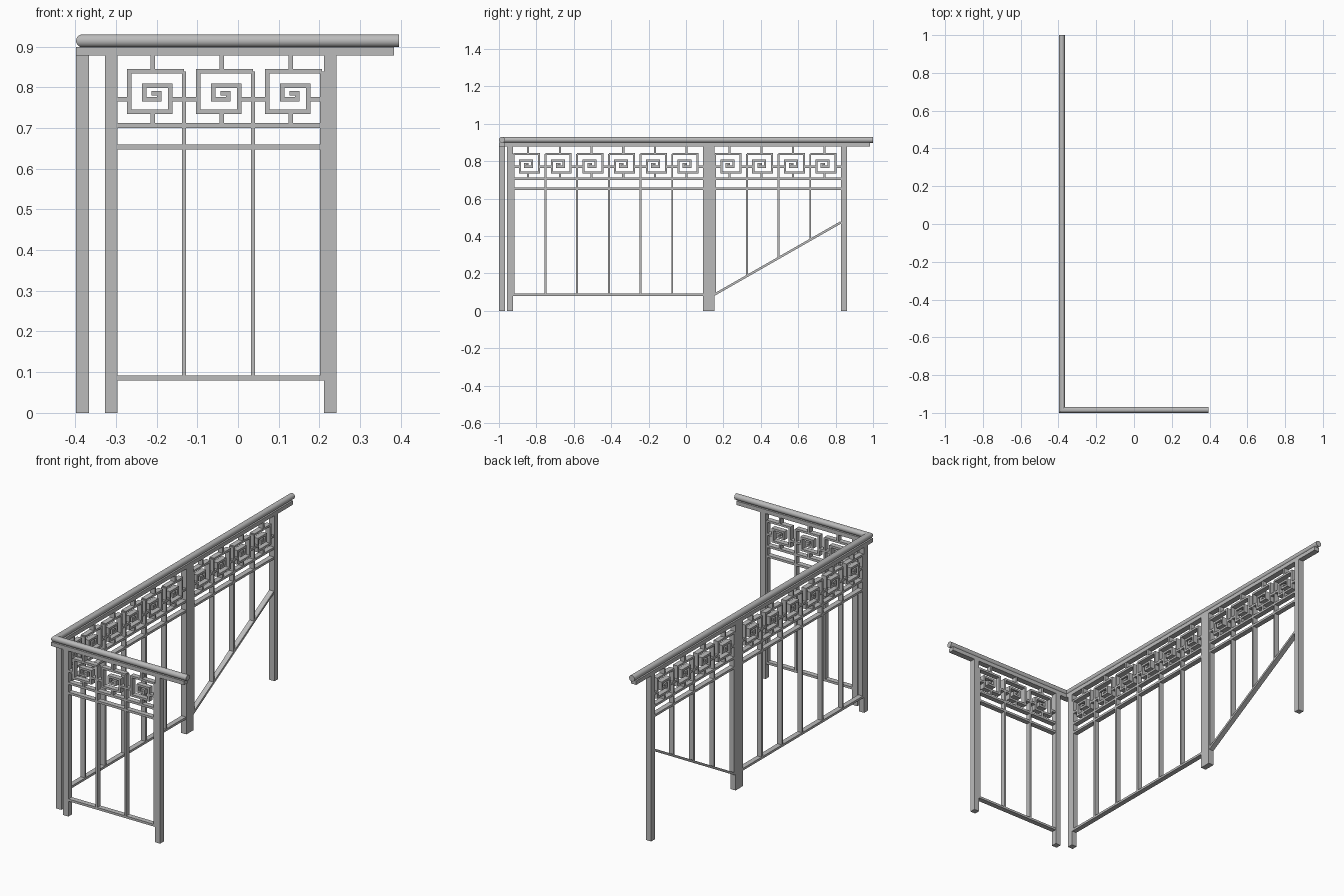
import bpy, bmesh, math
from mathutils import Vector

cube = bpy.data.objects.get("Cube")
if cube:
    bpy.data.objects.remove(cube)

GREY = (0.5, 0.5, 0.5)
metal = bpy.data.materials.new("plain_grey")
metal.use_nodes = True
metal.diffuse_color = (*GREY, 1)
metal.node_tree.nodes["Principled BSDF"].inputs["Base Color"].default_value = (*GREY, 1)

CX, CY = -0.382, -0.984        # centre lines of the long and short runs
PITCH = 0.1695                 # one scroll module
BAR = 0.011                    # width of the thin members
DEPTH = 0.027                  # depth of the thin members
POST = 0.031


def finish(name, bm, smooth=False):
    bmesh.ops.recalc_face_normals(bm, faces=bm.faces)
    mesh = bpy.data.meshes.new(name)
    bm.to_mesh(mesh)
    bm.free()
    mesh.materials.append(metal)
    obj = bpy.data.objects.new(name, mesh)
    bpy.context.collection.objects.link(obj)
    if smooth:
        bpy.ops.object.select_all(action='DESELECT')
        obj.select_set(True)
        bpy.context.view_layer.objects.active = obj
        bpy.ops.object.shade_smooth_by_angle(angle=math.radians(35))
    return obj


def long_run(u, w, d):
    return Vector((CX + d, u, w))


def short_run(u, w, d):
    # u runs from the free end towards the corner
    return Vector((-u, CY + d, w))


def ribbon(bm, place, path, width=BAR, depth=DEPTH):
    """Flat strip with mitred corners along a path in the panel plane."""
    pts = [Vector(p) for p in path]
    dirs = [(b - a).normalized() for a, b in zip(pts, pts[1:])]
    rings = []
    for i, p in enumerate(pts):
        d0, d1 = dirs[max(i - 1, 0)], dirs[min(i, len(dirs) - 1)]
        n0, n1 = Vector((-d0.y, d0.x)), Vector((-d1.y, d1.x))
        off = (n0 + n1) / (1 + n0.dot(n1)) * width / 2
        rings.append([bm.verts.new(place(*(p + off * s), t * depth / 2))
                      for s, t in ((1, 1), (-1, 1), (-1, -1), (1, -1))])
    skin(bm, rings)


def skin(bm, rings):
    n = len(rings[0])
    for a, b in zip(rings, rings[1:]):
        for i in range(n):
            j = (i + 1) % n
            bm.faces.new((a[i], a[j], b[j], b[i]))
    bm.faces.new(rings[0])
    bm.faces.new(rings[-1])


def swept_corner(name, profile, z, x_end, y_end, smooth=False):
    """Sweep a cross-section along both runs with a mitre at the corner."""
    bm = bmesh.new()
    rings = [[bm.verts.new(f(o, h)) for o, h in profile] for f in (
        lambda o, h: (x_end, CY + o, z + h),
        lambda o, h: (CX + o, CY + o, z + h),
        lambda o, h: (CX + o, y_end, z + h))]
    skin(bm, rings)
    finish(name, bm, smooth)


# Spiral centre line, measured from the start of a module
SCROLL = [(.005, .839), (.140, .839), (.140, .740), (.039, .740), (.039, .804),
          (.103, .804), (.103, .770), (.066, .770), (.066, .785), (.0845, .785)]


def panel(name, place, start, count, rise=0.0):
    end = start + count * PITCH

    def foot(u):
        return .086 + rise * (u - start)

    # Scrolls with the short links that hold them
    bm = bmesh.new()
    for k in range(count):
        u = start + k * PITCH
        ribbon(bm, place, [(u + a, w) for a, w in SCROLL])
        for w0, w1 in ((.844, .879), (.705, .735)):
            ribbon(bm, place, [(u + .082, w0), (u + .082, w1)])
        for a0, a1 in ((.008, .034), (.145, PITCH)):
            ribbon(bm, place, [(u + a0, .770), (u + a1, .770)])
    finish(name + "_scrolls", bm)

    # Pickets
    bm = bmesh.new()
    for k in range(count):
        u = start + k * PITCH + .005
        ribbon(bm, place, [(u, foot(u)), (u, .839)], .01)
    finish(name + "_pickets", bm)

    # Horizontal bars and the bottom bar
    bm = bmesh.new()
    for w in (.7055, .653):
        ribbon(bm, place, [(start, w), (end, w)], .012)
    ribbon(bm, place, [(start, foot(start)), (end, foot(end))], .012)
    finish(name + "_bars", bm)


def post(name, place, u):
    bm = bmesh.new()
    ribbon(bm, place, [(u, 0), (u, .88)], POST, POST)
    finish(name, bm)


# Handrail and the flat bar beneath it
R = 0.0158
circle = [(R * math.cos(a), R * math.sin(a))
          for a in (math.tau * i / 32 for i in range(32))]
swept_corner("handrail", circle, .914, .395, 1.0, True)
H = POST / 2
swept_corner("under_rail", [(-H, -.0105), (H, -.0105), (H, .0105), (-H, .0105)],
             .8885, .383, .985)

# Lattice panels
panel("front_panel", short_run, -.2115, 3)
panel("side_panel", long_run, -.926, 6)
panel("stair_panel", long_run, .151, 4, .571)

# Posts
for name, u in (("front_left_post", -.227), ("front_right_post", .3115)):
    post(name, short_run, u)
for name, u in (("side_corner_post", -.9415), ("side_middle_post", .1065),
                ("stair_middle_post", .1365), ("stair_end_post", .845)):
    post(name, long_run, u)
